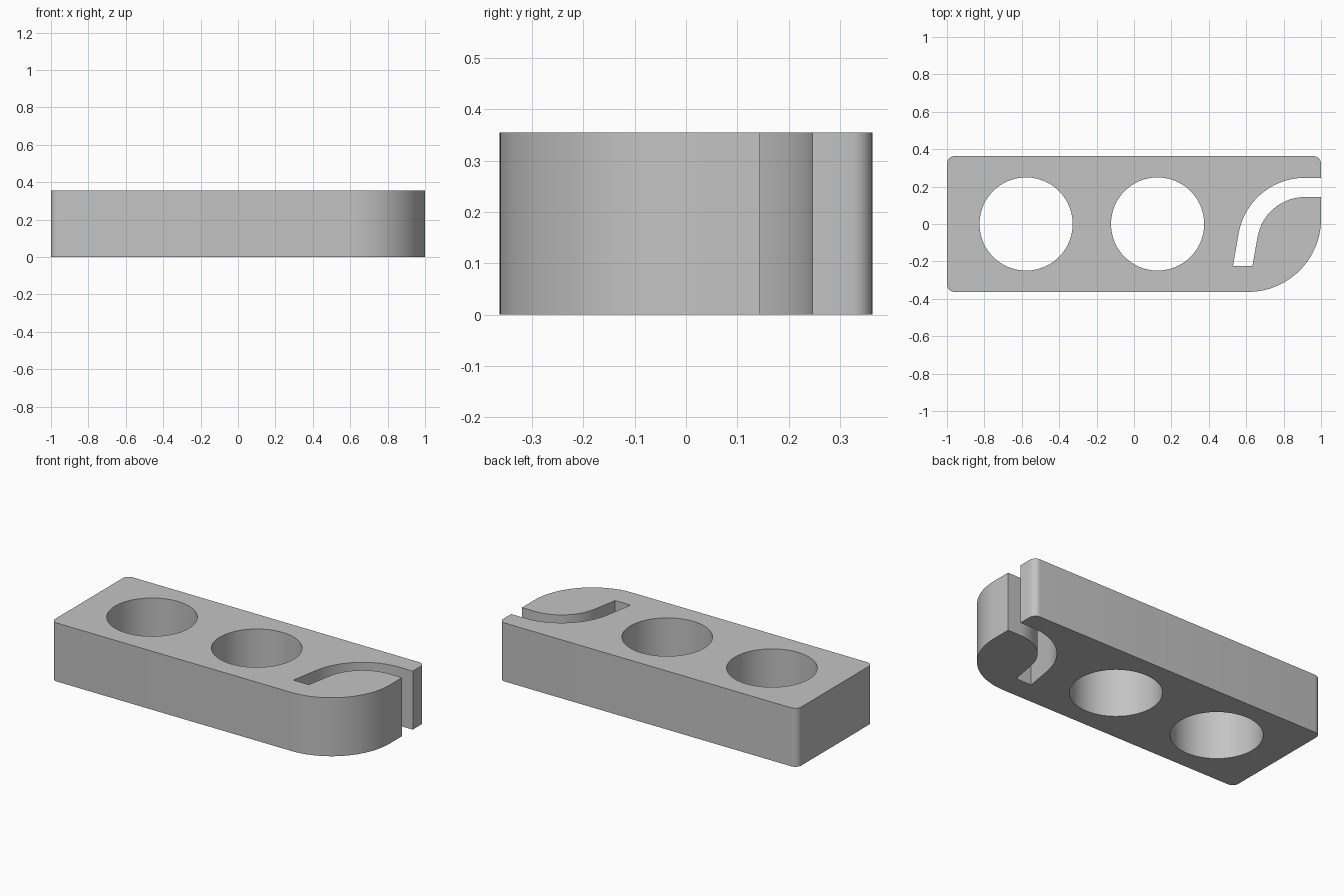
import bpy
from math import radians, cos, sin

HEIGHT = 0.355
HALF_WIDTH = 0.363
CORNER = 0.04

if "Cube" in bpy.data.objects:
    bpy.data.objects.remove(bpy.data.objects["Cube"])


def arc(cx, cy, radius, start, end, steps):
    """Points along an arc, angles in degrees."""
    angles = [radians(start + (end - start) * i / steps) for i in range(steps + 1)]
    return [(cx + radius * cos(a), cy + radius * sin(a)) for a in angles]


def add_loop(curve, points):
    spline = curve.splines.new("POLY")
    spline.points.add(len(points) - 1)
    for point, (x, y) in zip(spline.points, points):
        point.co = (x, y, 0, 1)
    spline.use_cyclic_u = True


# Plain grey material
grey = bpy.data.materials.new("plain grey")
grey.use_nodes = True
colour = (0.55, 0.55, 0.55, 1)
grey.diffuse_color = colour
grey.node_tree.nodes["Principled BSDF"].inputs["Base Color"].default_value = colour

# Outline: rounded block whose curved slot opens on the right end
inset_x, inset_y = 1 - CORNER, HALF_WIDTH - CORNER
nose = 0.39
slot_x, slot_y, slot_outer, slot_inner = 0.914, -0.113, 0.36, 0.257
slot_end = -0.225
outline = arc(-inset_x, -inset_y, CORNER, 180, 270, 8)
outline += arc(1 - nose, nose - HALF_WIDTH, nose, -90, 0, 32)
outline += [(1, slot_y + slot_inner)]
outline += arc(slot_x, slot_y, slot_inner, 90, 170, 28)
outline += [(0.633, slot_end), (0.529, slot_end)]
outline += arc(slot_x, slot_y, slot_outer, 170, 90, 28)
outline += [(1, slot_y + slot_outer)]
outline += arc(inset_x, inset_y, CORNER, 0, 90, 8)
outline += arc(-inset_x, inset_y, CORNER, 90, 180, 8)

# Filled profile with two round holes, extruded to full height
profile = bpy.data.curves.new("block_profile", "CURVE")
profile.dimensions = "2D"
profile.fill_mode = "BOTH"
profile.extrude = HEIGHT / 2
add_loop(profile, outline)
for hole_x in (-0.577, 0.126):
    add_loop(profile, arc(hole_x, 0, 0.249, 0, 360, 96)[:-1])

block = bpy.data.objects.new("slotted_block", profile)
bpy.context.collection.objects.link(block)
block.location.z = HEIGHT / 2
bpy.ops.object.select_all(action="DESELECT")
block.select_set(True)
bpy.context.view_layer.objects.active = block
bpy.ops.object.convert(target="MESH")
block = bpy.context.object

# Join the caps to the walls and tidy the shading
bpy.ops.object.mode_set(mode="EDIT")
bpy.ops.mesh.select_all(action="SELECT")
bpy.ops.mesh.remove_doubles(threshold=0.0001)
bpy.ops.mesh.normals_make_consistent(inside=False)
bpy.ops.object.mode_set(mode="OBJECT")
block.data.materials.clear()
block.data.materials.append(grey)
bpy.ops.object.shade_smooth_by_angle(angle=radians(30))
